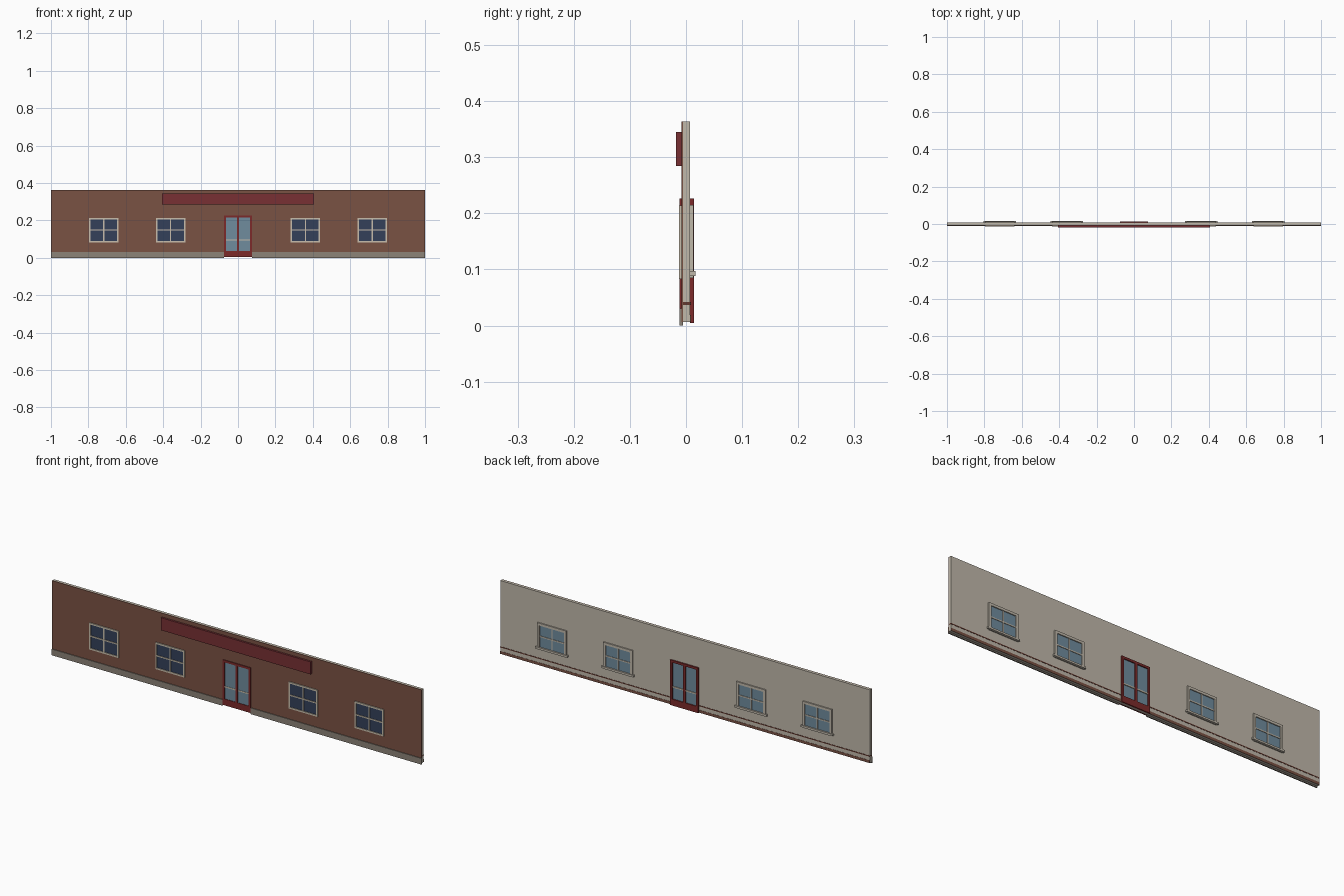
import bpy
import bmesh

if "Cube" in bpy.data.objects:
    bpy.data.objects.remove(bpy.data.objects["Cube"])


def srgb(r, g, b):
    f = lambda c: c / 12.92 if c <= 0.04045 else ((c + 0.055) / 1.055) ** 2.4
    return (f(r / 255), f(g / 255), f(b / 255), 1)


def material(name, *rgb):
    m = bpy.data.materials.new(name)
    m.diffuse_color = srgb(*rgb)
    m.use_nodes = True
    m.node_tree.nodes["Principled BSDF"].inputs["Base Color"].default_value = m.diffuse_color
    return m


BRICK = material("brick brown", 122, 82, 68)
BEIGE = material("plaster beige", 192, 184, 170)
STONE = material("plinth grey", 140, 131, 120)
RED = material("door red", 124, 42, 42)
SIGN = material("sign maroon", 120, 48, 52)
NAVY = material("dark window glass", 52, 64, 90)
GLASS = material("pale glass", 112, 140, 158)
CREAM = material("frame cream", 200, 190, 172)
TRIM = material("trim dark brown", 98, 56, 46)


def boxes(name, mat, *parts):
    """One object from boxes given as (x0, x1, y0, y1, z0, z1)."""
    bm = bmesh.new()
    for x0, x1, y0, y1, z0, z1 in parts:
        geo = bmesh.ops.create_cube(bm, size=1)
        for v in geo["verts"]:
            v.co = ((x0 + x1) / 2 + v.co.x * (x1 - x0),
                    (y0 + y1) / 2 + v.co.y * (y1 - y0),
                    (z0 + z1) / 2 + v.co.z * (z1 - z0))
    me = bpy.data.meshes.new(name)
    bm.to_mesh(me)
    bm.free()
    me.materials.append(mat)
    ob = bpy.data.objects.new(name, me)
    bpy.context.collection.objects.link(ob)
    return ob


def ring(x0, x1, y0, y1, z0, z1, t):
    """Four bars around a rectangular opening."""
    return [(x0, x0 + t, y0, y1, z0, z1), (x1 - t, x1, y0, y1, z0, z1),
            (x0 + t, x1 - t, y0, y1, z1 - t, z1), (x0 + t, x1 - t, y0, y1, z0, z0 + t)]


# wall: brick skin in front, plaster body behind
boxes("brick_skin", BRICK, (-1, 1, -0.008, -0.0055, 0.006, 0.364))
boxes("plaster_wall", BEIGE, (-1, 1, -0.0055, 0.0075, 0.006, 0.364))

# plinth and back skirting, interrupted at the door
D = 0.076
sides = ((-1, -D), (D, 1))
boxes("plinth", STONE, *[(a, b, -0.0115, -0.0055, 0, 0.03) for a, b in sides])
boxes("skirting_base", BRICK, *[(a, b, 0.007, 0.0085, 0.006, 0.019) for a, b in sides])
boxes("skirting_line", TRIM, (-1.0, -D, 0.007, 0.0085, 0.037, 0.042),
      (D, 1.0, 0.007, 0.0085, 0.037, 0.042),
      (-1.0004, -0.998, -0.0055, 0.0085, 0.037, 0.042),
      (0.998, 1.0004, -0.0055, 0.0085, 0.037, 0.042))

# sign board
boxes("sign_board", SIGN, (-0.405, 0.405, -0.0175, -0.0075, 0.284, 0.345))

# windows
for i, cx in enumerate((-0.718, -0.36, 0.36, 0.718)):
    l, r = cx - 0.079, cx + 0.079
    n = f"window_{i + 1}_"
    boxes(n + "front_glass", NAVY, (l + 0.004, r - 0.004, -0.0095, -0.007, 0.086, 0.211))
    boxes(n + "front_frame", CREAM, *ring(l, r, -0.0125, -0.007, 0.083, 0.214, 0.008),
          (cx - 0.003, cx + 0.003, -0.0125, -0.009, 0.09, 0.207),
          (l + 0.008, r - 0.008, -0.0125, -0.009, 0.1465, 0.1525))
    boxes(n + "back_glass", GLASS, (l + 0.004, r - 0.004, 0.007, 0.009, 0.09, 0.211))
    boxes(n + "back_frame", BEIGE, *ring(l, r, 0.007, 0.0135, 0.085, 0.215, 0.012),
          (cx - 0.003, cx + 0.003, 0.007, 0.0115, 0.097, 0.205),
          (l + 0.01, r - 0.01, 0.007, 0.0115, 0.1465, 0.1525))
    boxes(n + "back_sill", BEIGE, (l - 0.008, r + 0.008, 0.007, 0.0165, 0.088, 0.097))

# double door, same on both faces
boxes("door_glass", GLASS, (-0.066, 0.066, -0.009, 0.009, 0.03, 0.215))
for face, (y0, y1) in (("front", (-0.0115, -0.007)), ("back", (0.007, 0.014))):
    boxes(f"door_{face}_frame", RED, *ring(-D, D, y0, y1, 0.005, 0.226, 0.011),
          (-0.006, 0.006, y0, y1, 0.016, 0.215),
          (-0.065, 0.065, y0, y1, 0.016, 0.036))
    boxes(f"door_{face}_rail", CREAM,
          *[(a, b, y0 + 0.001, y1 - 0.001, 0.093, 0.099)
            for a, b in ((-0.065, -0.006), (0.006, 0.065))])
